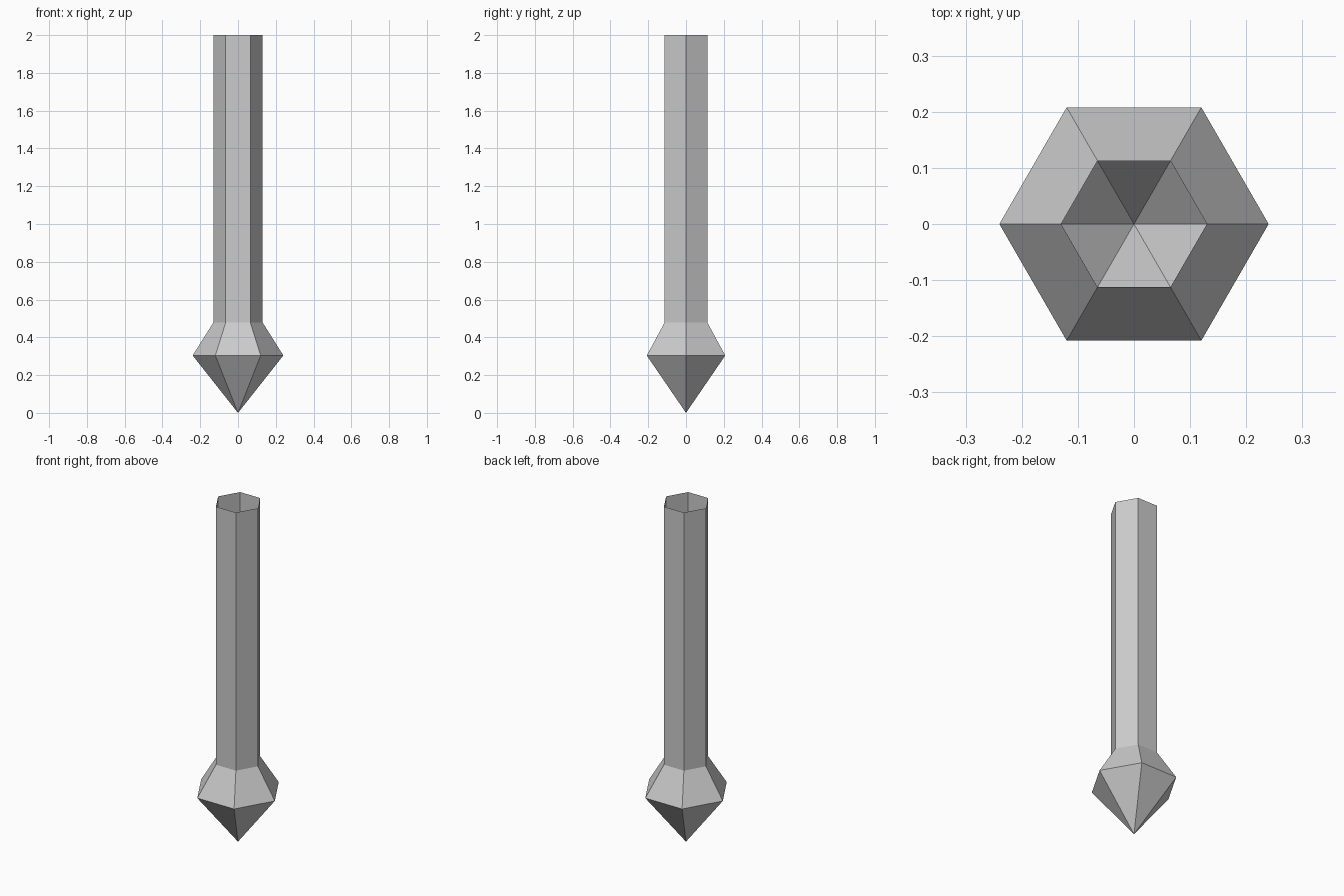
import bpy, bmesh
from math import cos, sin, tau

if "Cube" in bpy.data.objects:
    bpy.data.objects.remove(bpy.data.objects["Cube"])

SIDES = 6
# Profile from the tip upward: (radius, height)
PROFILE = [(0.24, 0.304), (0.13, 0.479), (0.13, 2.0)]

bm = bmesh.new()
tip = bm.verts.new((0, 0, 0))
rings = [[bm.verts.new((r * cos(tau * i / SIDES), r * sin(tau * i / SIDES), z))
          for i in range(SIDES)] for r, z in PROFILE]

for i in range(SIDES):
    j = (i + 1) % SIDES
    # Pointed tip
    bm.faces.new((tip, rings[0][j], rings[0][i]))
    # Sloping shoulder and hollow shaft, left open at the top
    for low, high in zip(rings, rings[1:]):
        bm.faces.new((low[i], low[j], high[j], high[i]))

mesh = bpy.data.meshes.new("pointed_shaft")
bm.to_mesh(mesh)
bm.free()
bpy.context.collection.objects.link(bpy.data.objects.new("pointed_shaft", mesh))
